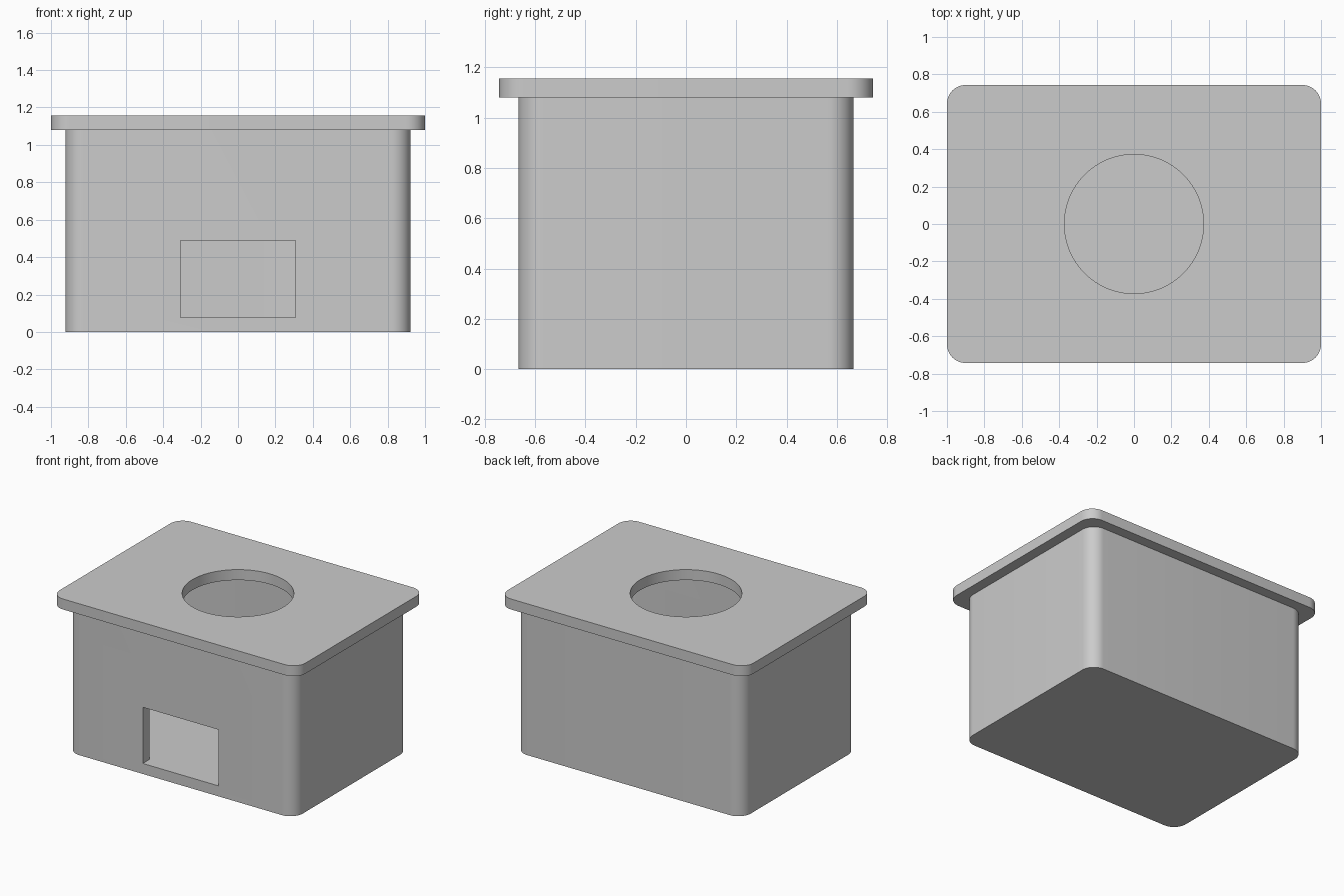
import bpy, bmesh, math

cube = bpy.data.objects.get("Cube")
if cube:
    bpy.data.objects.remove(cube, do_unlink=True)

WALL = 0.077
HALF_X, HALF_Y = 0.923, 0.666      # outer half size of the box
RIM_Z, TOP_Z = 1.079, 1.156        # underside and top of the lid
HOLE_R = 0.372

grey = bpy.data.materials.new("light_grey")
grey.use_nodes = True
colour = (0.6, 0.6, 0.6, 1)
grey.diffuse_color = colour
grey.node_tree.nodes["Principled BSDF"].inputs["Base Color"].default_value = colour


def prism(name, outline, z0, z1):
    """Extrude a flat outline from z0 to z1."""
    bm = bmesh.new()
    base = bm.faces.new([bm.verts.new((x, y, z0)) for x, y in outline])
    top = bmesh.ops.extrude_face_region(bm, geom=[base])["geom"]
    bmesh.ops.translate(bm, vec=(0, 0, z1 - z0),
                        verts=[v for v in top if isinstance(v, bmesh.types.BMVert)])
    bmesh.ops.recalc_face_normals(bm, faces=bm.faces)
    mesh = bpy.data.meshes.new(name)
    bm.to_mesh(mesh)
    bm.free()
    mesh.materials.append(grey)
    obj = bpy.data.objects.new(name, mesh)
    bpy.context.collection.objects.link(obj)
    return obj


def rounded_rect(hx, hy, r, steps=12):
    pts = []
    for q, (sx, sy) in enumerate([(1, 1), (-1, 1), (-1, -1), (1, -1)]):
        for i in range(steps + 1):
            a = math.pi / 2 * (q + i / steps)
            pts.append((sx * (hx - r) + r * math.cos(a), sy * (hy - r) + r * math.sin(a)))
    return pts


def circle(r, n=96):
    return [(r * math.cos(math.tau * i / n), r * math.sin(math.tau * i / n)) for i in range(n)]


def cut(obj, cutter):
    """Subtract the cutter, apply, and discard it."""
    cutter.hide_render = True
    bpy.context.view_layer.objects.active = obj
    mod = obj.modifiers.new("cut", "BOOLEAN")
    mod.operation, mod.solver, mod.object = "DIFFERENCE", "EXACT", cutter
    bpy.ops.object.modifier_apply(modifier=mod.name)
    bpy.data.objects.remove(cutter, do_unlink=True)


# Hollow box, open at the top
box = prism("box_body", rounded_rect(HALF_X, HALF_Y, 0.1), 0, RIM_Z)
cut(box, prism("cavity", rounded_rect(HALF_X - WALL, HALF_Y - WALL, 0.025), WALL, RIM_Z + 0.1))

# Doorway in the front wall, level with the inside floor
door = [(-0.308, -0.8), (0.308, -0.8), (0.308, -0.5), (-0.308, -0.5)]
cut(box, prism("doorway", door, WALL, 0.49))

# Overhanging lid with a round hole
lid = prism("lid", rounded_rect(HALF_X + WALL, HALF_Y + WALL, 0.1), RIM_Z, TOP_Z)
cut(lid, prism("round_hole", circle(HOLE_R), RIM_Z - 0.1, TOP_Z + 0.1))

# Smooth corners, sharp edges
bpy.ops.object.select_all(action="DESELECT")
for obj in (box, lid):
    obj.select_set(True)
    bpy.context.view_layer.objects.active = obj
bpy.ops.object.shade_smooth_by_angle(angle=math.radians(30))
